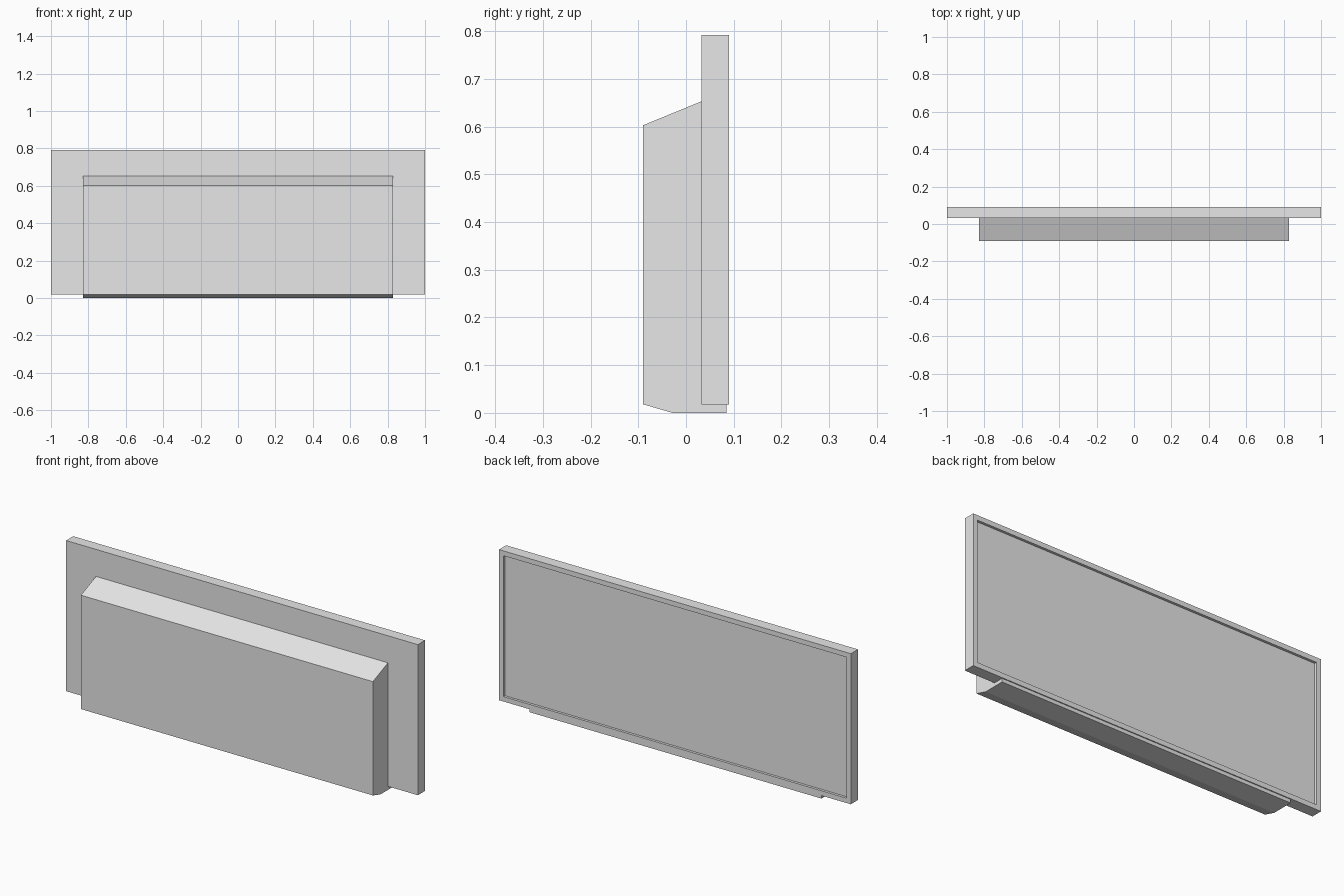
import bpy
import bmesh
from mathutils import Vector

cube = bpy.data.objects.get("Cube")
if cube:
    bpy.data.objects.remove(cube, do_unlink=True)

# Single plain grey
grey = bpy.data.materials.new("light_grey")
grey.use_nodes = True
colour = (0.8, 0.8, 0.8, 1)
grey.diffuse_color = colour
grey.node_tree.nodes["Principled BSDF"].inputs["Base Color"].default_value = colour


def extrude_profile(bm, profile, half_width):
    """Extrude a (y, z) outline along x, centred."""
    face = bm.faces.new([bm.verts.new((-half_width, y, z)) for y, z in profile])
    result = bmesh.ops.extrude_face_region(bm, geom=[face])
    verts = [v for v in result["geom"] if isinstance(v, bmesh.types.BMVert)]
    bmesh.ops.translate(bm, verts=verts, vec=(2 * half_width, 0, 0))
    bmesh.ops.recalc_face_normals(bm, faces=bm.faces[:])


def finish(bm, name):
    mesh = bpy.data.meshes.new(name)
    bm.to_mesh(mesh)
    bm.free()
    mesh.materials.append(grey)
    obj = bpy.data.objects.new(name, mesh)
    bpy.context.collection.objects.link(obj)
    return obj


# Wide panel with a shallow recessed screen on its back
bm = bmesh.new()
extrude_profile(bm, [(0.032, 0.018), (0.09, 0.018), (0.09, 0.792), (0.032, 0.792)], 1.0)
back = max(bm.faces, key=lambda f: f.calc_center_median().y)
bmesh.ops.inset_region(bm, faces=[back], thickness=0.025, use_even_offset=True)
rim = bmesh.ops.extrude_face_region(bm, geom=[back])
bmesh.ops.translate(bm, vec=Vector((0, -0.013, 0)),
                    verts=[v for v in rim["geom"] if isinstance(v, bmesh.types.BMVert)])
if back.is_valid:
    bmesh.ops.delete(bm, geom=[back], context="FACES_ONLY")
bmesh.ops.recalc_face_normals(bm, faces=bm.faces[:])
finish(bm, "screen_panel")

# Front housing with sloped top, chamfered underside and a lip below the panel
bm = bmesh.new()
extrude_profile(bm, [(-0.09, 0.018), (-0.028, 0), (0.085, 0), (0.085, 0.018),
                     (0.032, 0.018), (0.032, 0.653), (-0.09, 0.603)], 0.83)
finish(bm, "front_housing")
